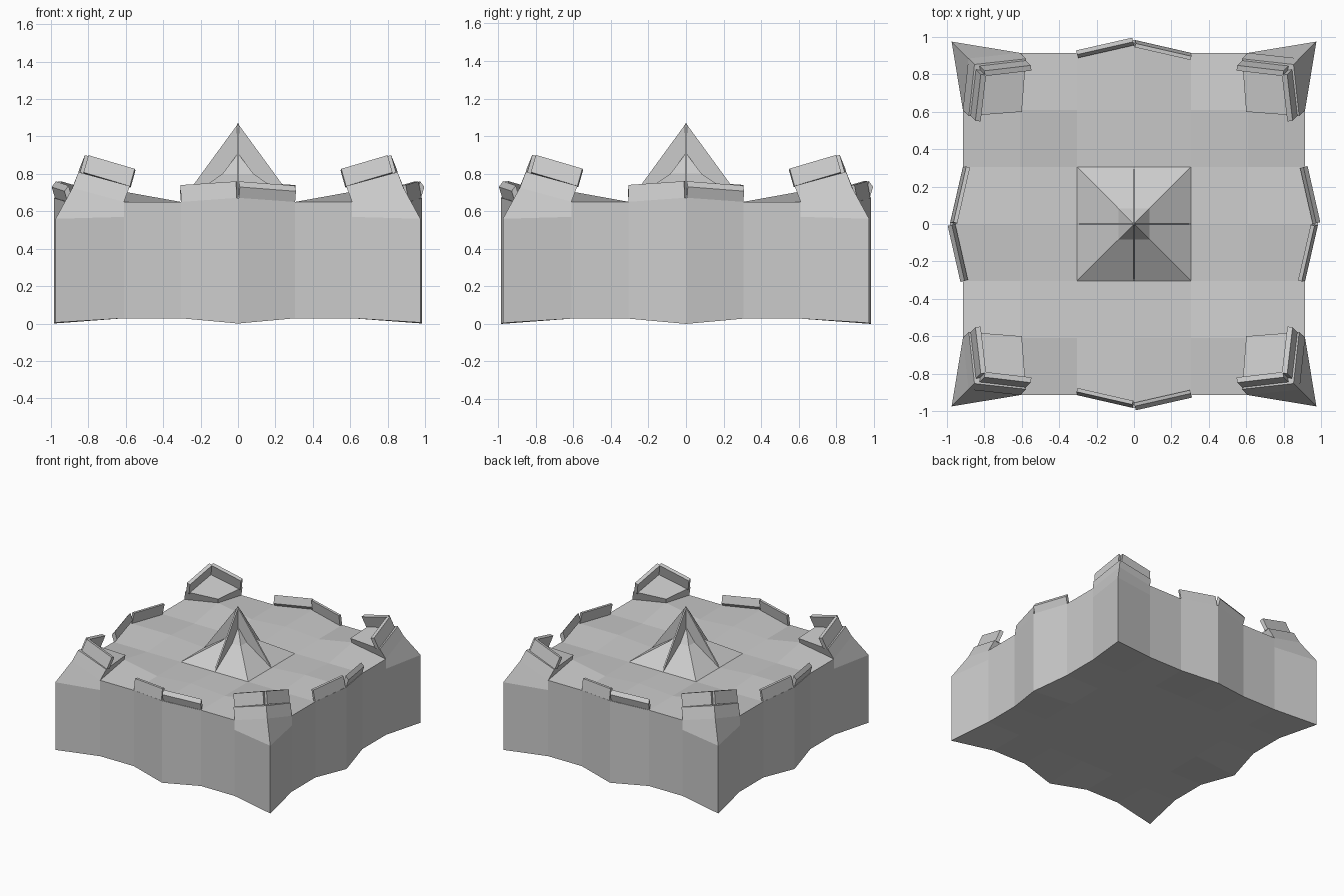
import bpy, bmesh
from mathutils import Vector, Matrix
from math import pi

if "Cube" in bpy.data.objects:
    bpy.data.objects.remove(bpy.data.objects["Cube"])

def make(name, verts, faces):
    me = bpy.data.meshes.new(name)
    me.from_pydata([tuple(v) for v in verts], [], faces)
    bm = bmesh.new()
    bm.from_mesh(me)
    bmesh.ops.recalc_face_normals(bm, faces=bm.faces)
    bm.to_mesh(me)
    bm.free()
    ob = bpy.data.objects.new(name, me)
    bpy.context.collection.objects.link(ob)
    return ob

BOX = [(0, 1, 2, 3), (4, 5, 6, 7), (0, 1, 5, 4), (1, 2, 6, 5), (2, 3, 7, 6), (3, 0, 4, 7)]

def board(name, a, b, up, thick, rot):
    """Plank standing on edge a-b, rising along up, given thickness vector."""
    a, b, up, thick = map(Vector, (a, b, up, thick))
    base = [a, b, b + thick, a + thick]
    make(name, [rot @ v for v in base + [v + up for v in base]], BOX)

# ---- ground slab: 6x6 grid with wavy rim ----
C = [-0.915, -0.61, -0.305, 0, 0.305, 0.61, 0.915]

def plan(i, j):
    x, y = C[i], C[j]
    if i == 3 and j in (0, 6):
        y *= 0.985 / 0.915
    if j == 3 and i in (0, 6):
        x *= 0.985 / 0.915
    return x, y

def corner(i, j):
    return i in (0, 6) and j in (0, 6)

def top(i, j):
    x, y = plan(i, j)
    if corner(i, j):
        return Vector((x * .885 / .915, y * .885 / .915, 0.725))
    z = 0.65
    if (i == 3) != (j == 3) and {i, j} & {0, 1, 5, 6}:
        z = 0.672
    if i in (1, 5) and j in (1, 5):
        z = 0.705
    return Vector((x, y, z))

def side(i, j, low):
    x, y = plan(i, j)
    if corner(i, j):
        s = .975 / .915
        return Vector((x * s, y * s, 0.005 if low else 0.56))
    mid = (i == 3 and j in (0, 6)) or (j == 3 and i in (0, 6))
    return Vector((x, y, (0.0 if mid else 0.028) if low else 0.57))

verts = [top(i, j) for i in range(7) for j in range(7)]
verts += [side(i, j, True) for i in range(7) for j in range(7)]
faces = []
for i in range(6):
    for j in range(6):
        q = [i * 7 + j, i * 7 + j + 1, i * 7 + j + 8, i * 7 + j + 7]
        faces += [q, [k + 49 for k in q]]
rim = [(i, 0) for i in range(6)] + [(6, j) for j in range(6)] \
    + [(i, 6) for i in range(6, 0, -1)] + [(0, j) for j in range(6, 0, -1)]
n = len(rim)
verts += [side(i, j, False) for i, j in rim]
for k in range(n):
    m = (k + 1) % n
    t0, t1 = (p[0] * 7 + p[1] for p in (rim[k], rim[m]))
    faces += [(t0, t1, 98 + m, 98 + k), (98 + k, 98 + m, t1 + 49, t0 + 49)]
make("slab", verts, faces)

# ---- parts repeated around the four sides ----
for k in range(4):
    R = Matrix.Rotation(k * pi / 2, 3, 'Z')

    # rim walls, one leaning in and one leaning out
    board(f"rim_wall_left_{k}", (-.305, -.915, .645), (-.008, -.983, .665),
          (-.002, .018, .095), (.006, .02, 0), R)
    board(f"rim_wall_right_{k}", (.005, -.978, .668), (.305, -.91, .645),
          (.005, -.018, .062), (-.006, .022, .03), R)

    # corner tower leaning inward
    base = [(.885, .885, .725), (.61, .915, .65), (.61, .61, .69), (.915, .61, .65)]
    cap = [(.853, .853, .81), (.578, .883, .735), (.60, .60, .74), (.883, .578, .735)]
    make(f"corner_tower_{k}", [R @ Vector(v) for v in base + cap], BOX)
    up = (-.026, -.026, .092)
    board(f"tower_wall_a_{k}", (.826, .845, .808), (.578, .874, .735),
          up, (-.004, -.028, -.008), R)
    board(f"tower_wall_b_{k}", (.845, .826, .808), (.874, .578, .735),
          up, (-.028, -.004, -.008), R)

    # one quarter of the central peak
    b, s = .305, .083
    peak = [(0, 0, .91), (s, 0, .80), (s, s, .80), (0, s, .80),
            (b, 0, .65), (b, b, .65), (0, b, .65), (0, 0, .65)]
    make(f"peak_quarter_{k}", [R @ Vector(v) for v in peak],
         [(0, 1, 2), (0, 2, 3), (1, 4, 5, 2), (3, 2, 5, 6), (7, 4, 1, 0),
          (7, 0, 3, 6), (7, 6, 5, 4)])

    # thin ridge fin
    w = .006
    fin = [(x, y, z) for y in (-w, w) for x, z in ((0, .65), (b, .65), (0, 1.068))]
    make(f"peak_fin_{k}", [R @ Vector(v) for v in fin],
         [(0, 1, 2), (3, 4, 5), (0, 1, 4, 3), (1, 2, 5, 4), (2, 0, 3, 5)])
